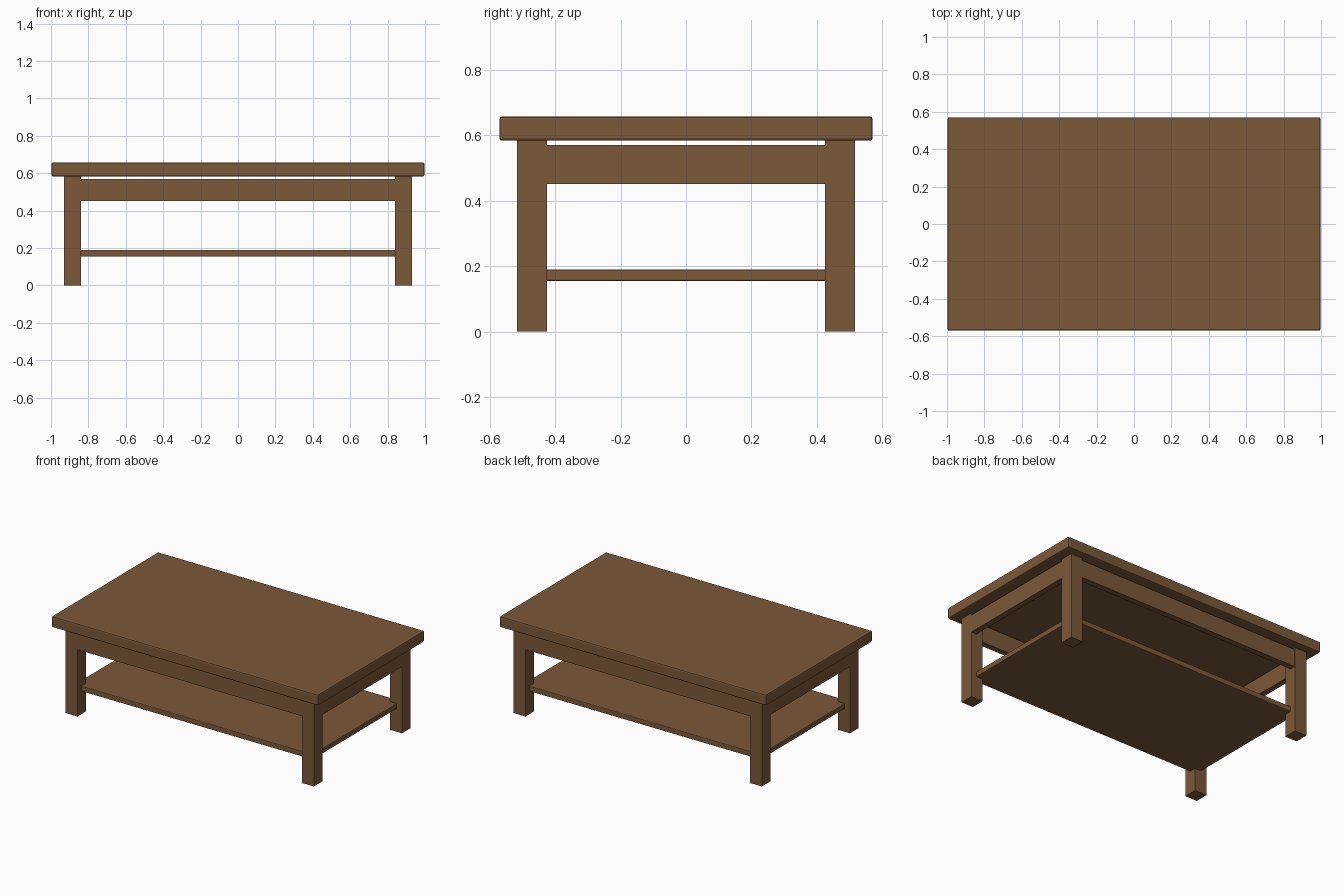
import bpy

if "Cube" in bpy.data.objects:
    bpy.data.objects.remove(bpy.data.objects["Cube"])

wood = bpy.data.materials.new("brown wood")
wood.diffuse_color = (0.2, 0.1, 0.04, 1)
wood.use_nodes = True
wood.node_tree.nodes["Principled BSDF"].inputs["Base Color"].default_value = wood.diffuse_color


def box(name, lo, hi, bevel=0.0):
    """Box between two corners, with optionally softened edges."""
    centre = [(a + b) / 2 for a, b in zip(lo, hi)]
    bpy.ops.mesh.primitive_cube_add(size=1, location=centre)
    ob = bpy.context.object
    ob.name = name
    ob.scale = [b - a for a, b in zip(lo, hi)]
    bpy.ops.object.transform_apply(location=False, rotation=False, scale=True)
    ob.data.materials.append(wood)
    if bevel:
        mod = ob.modifiers.new("soft edges", 'BEVEL')
        mod.width = bevel
        mod.segments = 2
    return ob


# Leg inner and outer faces
XI, XO = 0.84, 0.93
YI, YO = 0.425, 0.517
T = 0.04  # apron thickness

# Table top and lower shelf (shelf corners are let into the legs)
box("table_top", (-0.997, -0.57, 0.583), (0.997, 0.57, 0.657), 0.008)
box("lower_shelf", (-0.89, -0.475, 0.154), (0.89, 0.475, 0.19), 0.005)

# Four legs
for sx, side in ((-1, "left"), (1, "right")):
    for sy, end in ((-1, "front"), (1, "back")):
        xs = sorted((sx * XI, sx * XO))
        ys = sorted((sy * YI, sy * YO))
        box(f"{end}_{side}_leg", (xs[0], ys[0], 0), (xs[1], ys[1], 0.585))

# Aprons between the legs, leaving a narrow gap under the top
for s, end, side in ((-1, "front", "left"), (1, "back", "right")):
    ys = sorted((s * (YO - 0.003), s * (YO - 0.003 - T)))
    box(f"{end}_apron", (-XI, ys[0], 0.451), (XI, ys[1], 0.57))
    xs = sorted((s * XO, s * (XO - T)))
    box(f"{side}_apron", (xs[0], -YI, 0.451), (xs[1], YI, 0.57))
